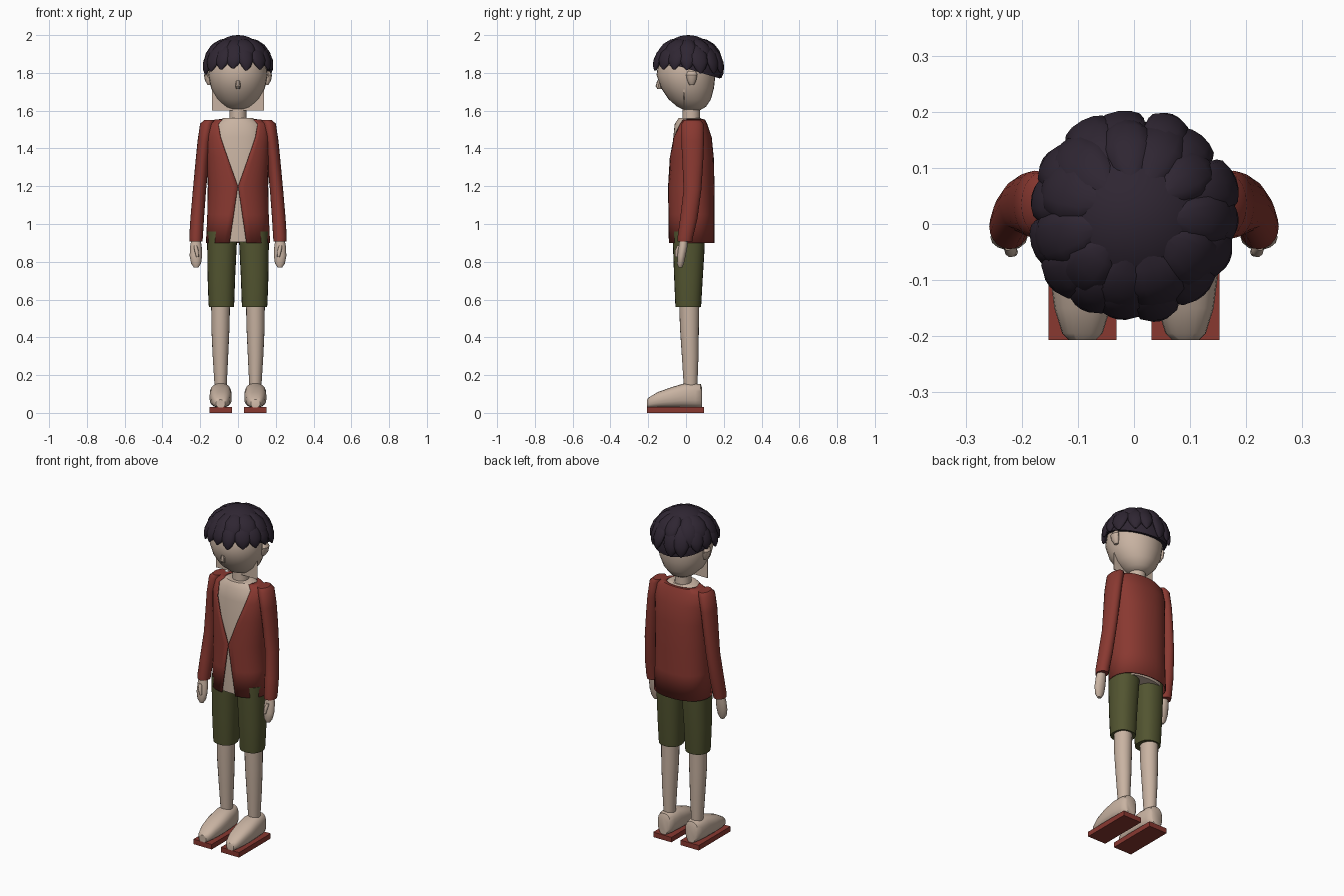
import bpy, bmesh, random
from math import sin, cos, pi, radians, acos
from mathutils import Vector

if "Cube" in bpy.data.objects:
    bpy.data.objects.remove(bpy.data.objects["Cube"])
random.seed(4)


def material(name, rgb):
    m = bpy.data.materials.new(name)
    m.use_nodes = True
    m.diffuse_color = (*rgb, 1)
    m.node_tree.nodes["Principled BSDF"].inputs["Base Color"].default_value = (*rgb, 1)
    return m


SKIN = material("skin", (0.58, 0.45, 0.36))
RED = material("red_cloth", (0.25, 0.04, 0.03))
OLIVE = material("olive_cloth", (0.085, 0.09, 0.03))
HAIR = material("dark_hair", (0.028, 0.019, 0.032))


def finish(name, bm, mat, mirror=False, smooth=True):
    bmesh.ops.recalc_face_normals(bm, faces=bm.faces)
    me = bpy.data.meshes.new(name)
    bm.to_mesh(me)
    bm.free()
    ob = bpy.data.objects.new(name, me)
    bpy.context.collection.objects.link(ob)
    me.materials.append(mat)
    if mirror:
        ob.modifiers.new("Mirror", "MIRROR").use_mirror_merge = False
    if smooth:
        bpy.ops.object.select_all(action="DESELECT")
        ob.select_set(True)
        bpy.context.view_layer.objects.active = ob
        bpy.ops.object.shade_smooth_by_angle(angle=radians(40))
    return ob


def spow(v, p):
    return abs(v) ** (2 / p) * (1 if v > 0 else -1)


def add_loft(bm, rings, n=20, p=2.0):
    """Skin a closed tube through (centre, u axis, v axis) rings."""
    loops = []
    for c, u, v in rings:
        angles = [2 * pi * i / n for i in range(n)]
        loops.append([bm.verts.new(Vector(c) + Vector(u) * spow(cos(a), p)
                                   + Vector(v) * spow(sin(a), p)) for a in angles])
    for a, b in zip(loops, loops[1:]):
        for i in range(n):
            j = (i + 1) % n
            bm.faces.new((a[i], a[j], b[j], b[i]))
    bm.faces.new(loops[0])
    bm.faces.new(loops[-1])


def column(name, mat, rows, mirror=False, n=20, p=2.0):
    """Upright loft from rows of x, y, z, x radius, y radius."""
    bm = bmesh.new()
    add_loft(bm, [((x, y, z), (rx, 0, 0), (0, ry, 0)) for x, y, z, rx, ry in rows], n, p)
    return finish(name, bm, mat, mirror)


def box(name, mat, lo, hi, mirror=False):
    bm = bmesh.new()
    bmesh.ops.create_cube(bm, size=1)
    for v in bm.verts:
        v.co = [(a + b) / 2 + c * (b - a) for a, b, c in zip(lo, hi, v.co)]
    return finish(name, bm, mat, mirror, False)


# Head, neck and face
column("head", SKIN, [(0, .035, 1.6, .035, .035), (0, .03, 1.62, .072, .075),
                      (0, .02, 1.66, .112, .112), (0, .008, 1.72, .143, .14),
                      (0, 0, 1.79, .156, .156), (0, 0, 1.86, .145, .145),
                      (0, 0, 1.93, .1, .1), (0, 0, 1.96, .03, .03)], n=32)
column("neck", SKIN, [(0, .028, 1.5, .05, .05), (0, .028, 1.57, .045, .046),
                      (0, .028, 1.65, .045, .046)])
column("nose", SKIN, [(0, -.14, 1.715, .01, .012), (0, -.147, 1.73, .014, .014),
                      (0, -.14, 1.76, .01, .012)], n=8)
column("ear", SKIN, [(.15, .03, 1.735, .01, .012), (.158, .03, 1.76, .017, .024),
                     (.162, .03, 1.79, .018, .03), (.158, .03, 1.81, .01, .02)], True, 12)
box("neck_panel", SKIN, (-.137, -.012, 1.6), (.137, -.008, 1.85))

# Torso
column("torso", SKIN, [(0, .02, .905, .15, .1), (0, .025, 1.05, .148, .106),
                       (0, .025, 1.2, .145, .108), (0, .025, 1.35, .152, .105),
                       (0, .025, 1.46, .15, .092), (0, .025, 1.53, .125, .085),
                       (0, .02, 1.56, .08, .06)], n=32, p=2.2)

# Open jacket: rows of z, y centre, x radius, y radius, half opening
bm = bmesh.new()
N, P = 36, 2.2
loops = []
for z, cy, rx, ry, gap in [(.9, .028, .17, .122, .045), (1.05, .028, .163, .122, .023),
                           (1.2, .028, .16, .123, .001), (1.35, .028, .164, .119, .055),
                           (1.46, .028, .168, .108, .093), (1.53, .032, .16, .08, .105),
                           (1.552, .035, .125, .066, .085), (1.555, .035, .095, .055, .07)]:
    start = acos((gap / rx) ** (P / 2))
    span = pi + 2 * start
    loops.append([bm.verts.new((rx * spow(cos(t), P), cy + ry * spow(sin(t), P), z))
                  for t in [-start + span * i / N for i in range(N + 1)]])
for a, b in zip(loops, loops[1:]):
    for i in range(N):
        bm.faces.new((a[i], a[i + 1], b[i + 1], b[i]))
jacket = finish("jacket", bm, RED)
shell = jacket.modifiers.new("Thickness", "SOLIDIFY")
shell.thickness = .006

# Sleeves, hands and thumbs
column("sleeve", RED, [(.15, .035, 1.55, .03, .045), (.163, .035, 1.53, .038, .058),
                       (.178, .035, 1.44, .036, .06), (.19, .036, 1.33, .035, .055),
                       (.204, .034, 1.18, .035, .047), (.216, .015, 1.03, .036, .046),
                       (.222, -.004, .93, .036, .041), (.222, -.006, .908, .034, .039)], True)
column("hand", SKIN, [(.222, -.01, .93, .022, .022), (.223, -.016, .88, .031, .024),
                      (.223, -.024, .83, .033, .022), (.222, -.029, .79, .026, .018),
                      (.222, -.03, .77, .012, .01)], True, 14)
column("thumb", SKIN, [(.225, -.035, .885, .009, .012), (.22, -.047, .86, .011, .012),
                       (.214, -.05, .825, .007, .008)], True, 10)

# Shorts and legs
column("shorts_leg", OLIVE, [(.083, .015, .96, .08, .085), (.085, .015, .88, .078, .084),
                             (.088, .013, .72, .073, .076), (.088, .012, .58, .068, .069),
                             (.088, .012, .56, .066, .067)], True, 24, 2.3)
column("lower_leg", SKIN, [(.092, .017, .6, .05, .054), (.093, .018, .45, .048, .05),
                           (.093, .022, .3, .041, .044), (.092, .024, .14, .032, .036)], True)

# Feet on flat sandals: rows of y, half width, top height
bm = bmesh.new()
add_loft(bm, [((.092, y, (top + .028) / 2), (w, 0, 0), (0, 0, (top - .028) / 2))
              for y, w, top in [(-.207, .024, .07), (-.195, .036, .083), (-.15, .05, .11),
                                (-.08, .059, .135), (-.01, .058, .156), (.05, .052, .156),
                                (.078, .042, .152), (.086, .03, .13)]], 20, 2.6)
finish("foot", bm, SKIN, True)
box("sandal_sole", RED, (.031, -.207, 0), (.152, .095, .03), True)

# Hair cap, trimmed higher at the forehead
bm = bmesh.new()
bmesh.ops.create_uvsphere(bm, u_segments=36, v_segments=24, radius=1)
for v in bm.verts:
    v.co = Vector((0, .012, 1.81)) + Vector((v.co.x * .172, v.co.y * .172, v.co.z * .19))
bmesh.ops.bisect_plane(bm, geom=bm.verts[:] + bm.edges[:] + bm.faces[:],
                       plane_co=(0, .18, 1.77), plane_no=(0, -.3, -1), clear_outer=True)
bmesh.ops.holes_fill(bm, edges=bm.edges)
finish("hair_cap", bm, HAIR)


def lock(bm, azimuth, first, last, width, flare):
    """Flattened leaf of hair following the skull from the crown outward."""
    a = radians(azimuth)
    side = Vector((-sin(a), cos(a), 0))
    rings = []
    for t, w in [(0, .25), (.2, .75), (.45, 1), (.7, .95), (.88, .6), (1, .12)]:
        polar = radians(first + (last - first) * t)
        out = Vector((cos(a) * sin(polar), sin(a) * sin(polar), cos(polar)))
        r = .166 + flare * t
        c = Vector((0, .012, 1.812)) + Vector((out.x * r, out.y * r, out.z * (r + .01)))
        rings.append((c, side * width * w, out * .017 * (w + .2)))
    add_loft(bm, rings, 12)


# Overlapping locks in two layers: long fringe outside, short crown on top
bm = bmesh.new()
for i in range(15):
    az = i * 24 + random.uniform(-4, 4)
    back = sin(radians(az))
    lock(bm, az, 38, 95 + 5 * back + random.uniform(-7, 4),
         random.uniform(.038, .048), random.uniform(.008, .02))
for i in range(11):
    lock(bm, i * 32.7 + random.uniform(-5, 5), 22, 76 + random.uniform(-8, 6),
         random.uniform(.042, .052), random.uniform(.006, .014))
finish("hair_locks", bm, HAIR)
